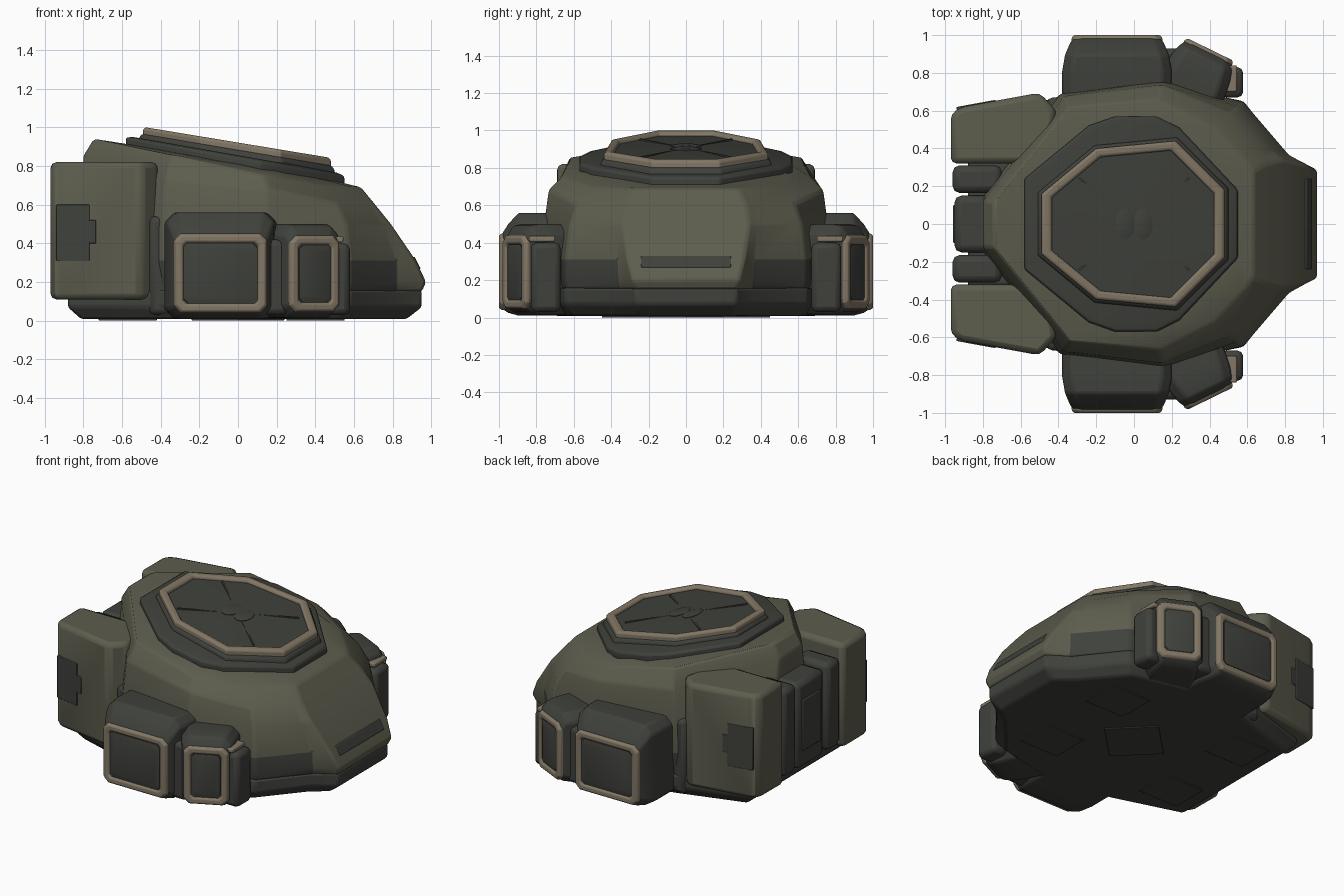
import bpy, bmesh, math
from mathutils import Matrix, Vector

if "Cube" in bpy.data.objects:
    bpy.data.objects.remove(bpy.data.objects["Cube"])


def material(name, rgb):
    m = bpy.data.materials.new(name)
    m.diffuse_color = (*rgb, 1)
    m.use_nodes = True
    m.node_tree.nodes["Principled BSDF"].inputs["Base Color"].default_value = m.diffuse_color
    return m


OLIVE = material("olive_paint", (0.109, 0.109, 0.076))
DARK = material("dark_grey_green", (0.050, 0.053, 0.045))
TAN = material("tan_trim", (0.225, 0.185, 0.130))


def loft(name, rings, mats, closed=False, bevel=0.015, xf=Matrix(), rule=None):
    """Bridge rings of equal length; cap the ends, or close into a tube."""
    bm = bmesh.new()
    vs = [[bm.verts.new(xf @ Vector(p)) for p in r] for r in rings]
    n = len(vs[0])
    pairs = list(zip(vs, vs[1:])) + ([(vs[-1], vs[0])] if closed else [])
    for a, b in pairs:
        for i in range(n):
            j = (i + 1) % n
            bm.faces.new((a[i], a[j], b[j], b[i]))
    if not closed:
        bm.faces.new(vs[0])
        bm.faces.new(vs[-1])
    bmesh.ops.recalc_face_normals(bm, faces=bm.faces)
    if rule:
        for f in bm.faces:
            f.material_index = rule(f.calc_center_median())
    me = bpy.data.meshes.new(name)
    bm.to_mesh(me)
    bm.free()
    for m in mats:
        me.materials.append(m)
    ob = bpy.data.objects.new(name, me)
    bpy.context.collection.objects.link(ob)
    bpy.ops.object.select_all(action='DESELECT')
    bpy.context.view_layer.objects.active = ob
    ob.select_set(True)
    bpy.ops.object.shade_smooth_by_angle(angle=math.radians(28))
    if bevel:
        b = ob.modifiers.new("bevel", 'BEVEL')
        b.width, b.segments = bevel, 2
        b.limit_method, b.angle_limit = 'ANGLE', math.radians(22)
    return ob


def sym(half):
    """Complete a half outline (y > 0, front to back) by mirroring in y."""
    return [tuple(p) for p in half] + [(p[0], -p[1], *p[2:]) for p in reversed(half)]


def flat(z, half):
    return [(x, y, z) for x, y in sym(half)]


def tilted(half, h, slope, s=1.0):
    return [(x * s, y * s, h - slope * x * s) for x, y in sym(half)]


def box(name, lo, hi, mat, bevel=0.02, xf=Matrix()):
    (a, b, c), (d, e, f) = lo, hi
    return loft(name, [[(a, b, z), (d, b, z), (d, e, z), (a, e, z)] for z in (c, f)],
                [mat], bevel=bevel, xf=xf)


def chamfer_rect(hu, z0, z1, c, y):
    """Eight-sided rectangle in the xz plane at depth y."""
    return [(-hu + c, y, z0), (hu - c, y, z0), (hu, y, z0 + c), (hu, y, z1 - c),
            (hu - c, y, z1), (-hu + c, y, z1), (-hu, y, z1 - c), (-hu, y, z0 + c)]


# Dark base skirt
low = [(.87, .25), (.76, .34), (.53, .61), (.15, .70), (-.35, .64), (-.81, .50)]
wide = [(.95, .27), (.81, .36), (.58, .65), (.15, .74), (-.38, .68), (-.88, .53)]
loft("base_skirt", [flat(.008, low), flat(.07, wide), flat(.16, wide)], [DARK])

# Sloped hull, dark along the lower sides, olive above and on the nose
collar = [(.55, .18), (.24, .51), (.12, .57), (-.10, .57), (-.24, .52), (-.58, .24)]
seat = [(.55, .18), (.40, .34), (.20, .53), (.0, .57), (-.27, .52), (-.58, .24)]
shoulder = [(.635, .28, .69), (.60, .33, .69), (.43, .51, .70),
            (.14, .66, .755), (-.34, .62, .855), (-.745, .12, .94)]
hull_rings = [
    flat(.15, [(.95, .27), (.82, .35), (.58, .64), (.15, .73), (-.38, .67), (-.78, .30)]),
    flat(.20, [(.972, .285), (.82, .36), (.58, .645), (.15, .74), (-.38, .68), (-.78, .30)]),
    flat(.31, [(.92, .31), (.82, .365), (.58, .645), (.15, .75), (-.39, .69), (-.78, .28)]),
    flat(.50, [(.79, .34), (.745, .38), (.56, .62), (.15, .76), (-.39, .69), (-.79, .18)]),
    sym([(.705, .32, .605), (.67, .36, .605), (.51, .58, .61),
         (.15, .735, .68), (-.37, .675, .73), (-.80, .12, .85)]),
    sym(shoulder),
    tilted(seat, .81, .18)]
loft("hull", hull_rings, [OLIVE, DARK],
     rule=lambda c: 1 if c.z < .31 and c.x < .80 else 0)

# Nose slot on the sloped front
box("nose_slot", (-.010, -.24, -.036), (.012, .24, .036), DARK, .006,
    Matrix.Translation((.918, 0, .295)) @ Matrix.Rotation(math.radians(-27), 4, 'Y'))

# Stepped collar under the roof hatch
rim = [(.48, .18), (.22, .44), (-.20, .40), (-.49, .16)]
loft("roof_collar", [tilted(collar, .79, .18), tilted(collar, .845, .177),
                     tilted(collar, .855, .175, .93)], [DARK], bevel=.012)
loft("hatch_base", [tilted(rim, .82, .17, 1.06), tilted(rim, .875, .17, 1.03),
                    tilted(rim, .89, .165, .97)], [DARK], bevel=.01)

# Tan hatch ring
loft("hatch_ring", [tilted(rim, h, .165, s) for s, h in
                    ((1, .875), (1, .91), (.975, .921), (.91, .921), (.885, .91), (.885, .875))],
     [TAN], closed=True, bevel=.006)

# Hatch panel: shallow facets meeting at a central boss
loft("hatch_panel", [tilted(rim, .87, .165, .93), tilted(rim, .898, .165, .90),
                     tilted(rim, .908, .165, .2)], [DARK], bevel=.004)
for sx in (-1, 1):
    loft("hatch_boss", [[(sx * .048 + r * .052 * math.cos(t * math.pi / 6),
                          r * .085 * math.sin(t * math.pi / 6),
                          z - .165 * (sx * .048 + r * .052 * math.cos(t * math.pi / 6)))
                         for t in range(12)]
                        for r, z in ((1, .89), (1, .911), (.6, .918))], [DARK], bevel=0)
for ang in (40, 140, 220, 320):
    box("hatch_rib", (.08, -.005, .898), (.38, .005, .908), DARK, 0,
        Matrix(((1, 0, 0, 0), (0, 1, 0, 0), (-.165, 0, 1, 0), (0, 0, 0, 1)))
        @ Matrix.Rotation(math.radians(ang), 4, 'Z'))


def pod(name, x, y, turn, hu, flare, z0, z1, top, depth, side):
    """Side pod with a tan frame; its face looks along -y before turning."""
    xf = (Matrix.Diagonal((1, side, 1, 1)) @ Matrix.Translation((x, y, 0))
          @ Matrix.Rotation(math.radians(turn), 4, 'Z'))
    loft(name + "_body", [chamfer_rect(hu - .01, z0 + .01, z1 - .01, .035, .012),
                          chamfer_rect(hu + .012, z0 - .015, z1 + .05, .045, .05),
                          chamfer_rect(hu + flare * .7, z0 - .03, top, .05, .105),
                          chamfer_rect(hu + flare, z0 - .03, top, .05, .19),
                          chamfer_rect(hu + flare, z0 - .03, top - .01, .05, depth)],
         [DARK], xf=xf, bevel=.012)
    loft(name + "_frame", [chamfer_rect(hu - i, z0 + i, z1 - i, max(.035 - i * .4, .012), d)
                           for i, d in ((0, .05), (0, .015), (.012, 0),
                                        (.038, 0), (.05, .012), (.05, .05))],
         [TAN], closed=True, xf=xf, bevel=.005)
    loft(name + "_panel", [chamfer_rect(hu - i, z0 + i, z1 - i, .02, d)
                           for i, d in ((.045, .03), (.052, .010), (.07, .004))],
         [DARK], xf=xf, bevel=0)


# Rear stowage box outline and side details, repeated on both sides
outline = [(-.97, .32), (-.97, .58), (-.92, .618), (-.50, .695), (-.41, .60), (-.46, .32)]
for side, tag in ((1, "right"), (-1, "left")):
    pod(tag + "_large_pod", -.09, -1.0, 0, .24, .05, .04, .45, .56, .42, side)
    pod(tag + "_small_pod", .402, -.925, 26, .142, .04, .045, .44, .50, .32, side)
    flip = Matrix.Diagonal((1, side, 1, 1))
    # Bump on the forward flank of the small pod, with a thin trim
    box(tag + "_pod_bump", (.46, -.83, .03), (.578, -.67, .40), DARK, .03, flip)
    box(tag + "_pod_bump_trim", (.47, -.84, .405), (.545, -.70, .435), TAN, .008, flip)
    # Dark filler between the two pods
    box(tag + "_pod_filler", (.10, -.93, .03), (.26, -.65, .42), DARK, .03, flip)
    loft(tag + "_rear_box", [[(x, -y, z) for x, y in outline] for z in (.11, .82)],
         [OLIVE], bevel=.045, xf=flip)
    # Dark plate on the outer wall of the rear box
    wall = (flip @ Matrix.Translation((-.92, -.618, 0))
            @ Matrix.Rotation(-math.atan2(.077, .42), 4, 'Z'))
    box(tag + "_box_plate", (-.02, -.005, .31), (.155, .03, .60), DARK, .004, wall)
    box(tag + "_box_plate_tab", (.15, -.005, .40), (.19, .02, .52), DARK, .004, wall)
    # Dark filler blocks at the rear
    box(tag + "_rear_filler", (-.96, -.31, .14), (-.70, -.165, .74), DARK, .035, flip)
    # Dark side panel between pods and rear box
    box(tag + "_side_filler", (-.46, -.67, .03), (-.30, -.50, .54), DARK, .03, flip)

# Rear centre hatch
box("rear_core", (-.88, -.33, .10), (-.62, .33, .66), DARK, .02)
box("rear_door", (-.95, -.15, .13), (-.74, .15, .72), DARK, .035)
box("rear_door_plate", (-.958, -.10, .25), (-.94, .10, .60), DARK, .006)

# Belly plates
box("belly_diamond", (-.17, -.17, 0), (.17, .17, .012), DARK, .003,
    Matrix.Rotation(math.radians(45), 4, 'Z'))
for sy in (-1, 1):
    for x in (-.55, .42):
        box("belly_plate", (x - .17, sy * .32 - .13, 0), (x + .13, sy * .32 + .13, .012), DARK, .003)
